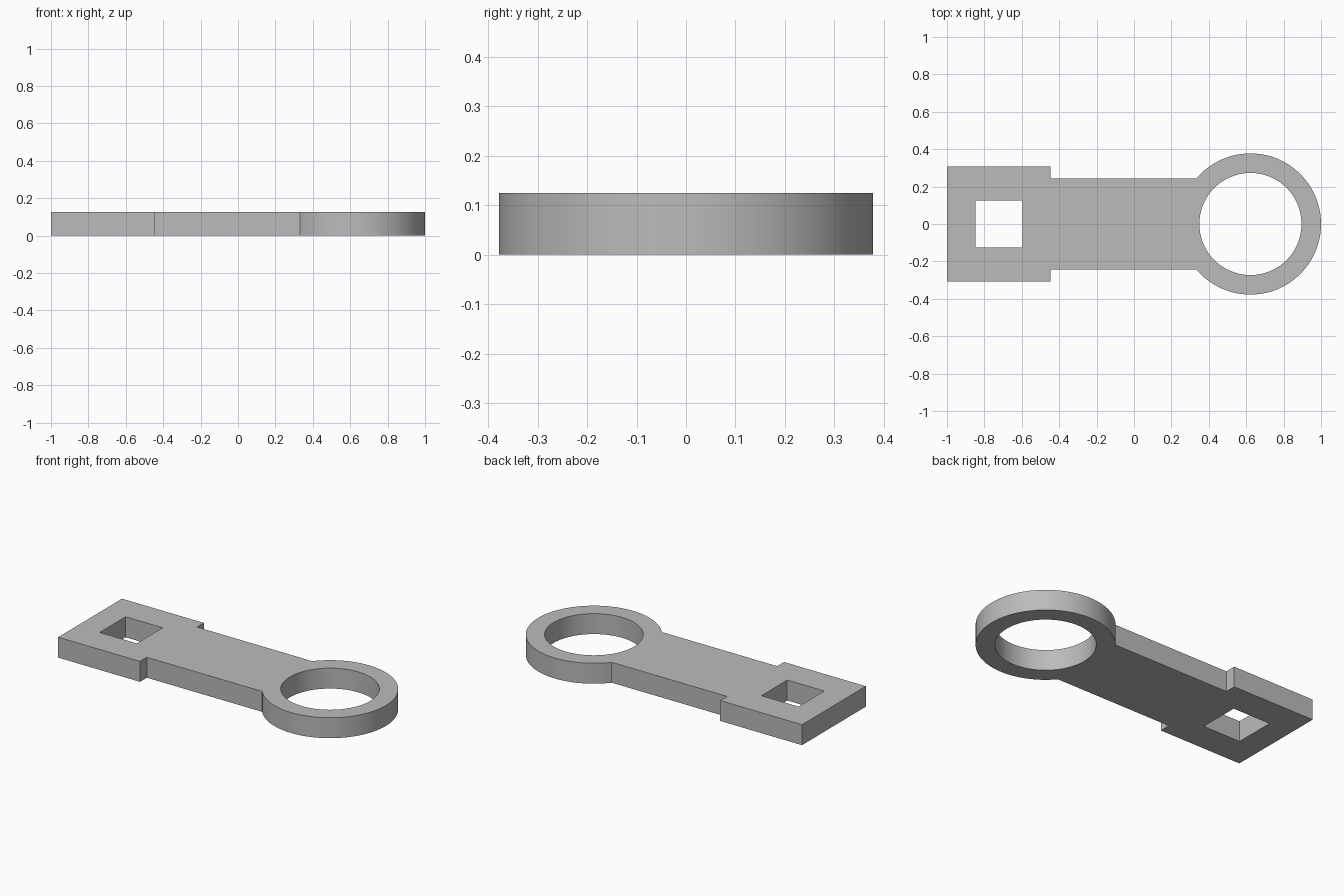
import bpy
import bmesh
import math

default = bpy.data.objects.get("Cube")
if default:
    bpy.data.objects.remove(default, do_unlink=True)

THICK = 0.125
RING_X, RING_R, HOLE_R = 0.6225, 0.3775, 0.273
SHANK_Y, HEAD_Y, STEP_X = 0.242, 0.308, -0.447

grey = bpy.data.materials.new("plain grey")
grey.use_nodes = True
colour = (0.5, 0.5, 0.5, 1)
grey.diffuse_color = colour
grey.node_tree.nodes["Principled BSDF"].inputs["Base Color"].default_value = colour


def arc(radius, start, end, count):
    """Points along an arc around the ring centre."""
    angles = [start + (end - start) * i / count for i in range(count + 1)]
    return [(RING_X + radius * math.cos(a), radius * math.sin(a)) for a in angles]


def prism(name, outline, z0, z1):
    """Extrude a flat outline between two heights."""
    bm = bmesh.new()
    base = bm.faces.new([bm.verts.new((x, y, z0)) for x, y in outline])
    top = bmesh.ops.extrude_face_region(bm, geom=[base], use_keep_orig=True)["geom"]
    bmesh.ops.translate(bm, vec=(0, 0, z1 - z0),
                        verts=[v for v in top if isinstance(v, bmesh.types.BMVert)])
    bmesh.ops.recalc_face_normals(bm, faces=bm.faces[:])
    mesh = bpy.data.meshes.new(name)
    bm.to_mesh(mesh)
    bm.free()
    mesh.materials.append(grey)
    obj = bpy.data.objects.new(name, mesh)
    bpy.context.collection.objects.link(obj)
    return obj


# Plate outline: square head, narrower shank, round ring end
join = math.pi - math.asin(SHANK_Y / RING_R)
outline = [(STEP_X, -SHANK_Y)] + arc(RING_R, -join, join, 72)
outline += [(STEP_X, SHANK_Y), (STEP_X, HEAD_Y), (-1, HEAD_Y),
            (-1, -HEAD_Y), (STEP_X, -HEAD_Y)]
plate = prism("link_plate", outline, 0, THICK)

# Cutters for the round and square holes
round_hole = prism("round_hole_cutter", arc(HOLE_R, 0, math.tau, 96)[:-1], -0.1, THICK + 0.1)
square = [(-0.848, -0.125), (-0.597, -0.125), (-0.597, 0.125), (-0.848, 0.125)]
square_hole = prism("square_hole_cutter", square, -0.1, THICK + 0.1)

bpy.context.view_layer.objects.active = plate
plate.select_set(True)
for cutter in (round_hole, square_hole):
    cut = plate.modifiers.new(cutter.name, "BOOLEAN")
    cut.operation = "DIFFERENCE"
    cut.solver = "EXACT"
    cut.object = cutter
    bpy.ops.object.modifier_apply(modifier=cut.name)
    bpy.data.objects.remove(cutter, do_unlink=True)

# Smooth curved walls, crisp edges
bpy.ops.object.shade_smooth_by_angle(angle=math.radians(30))
